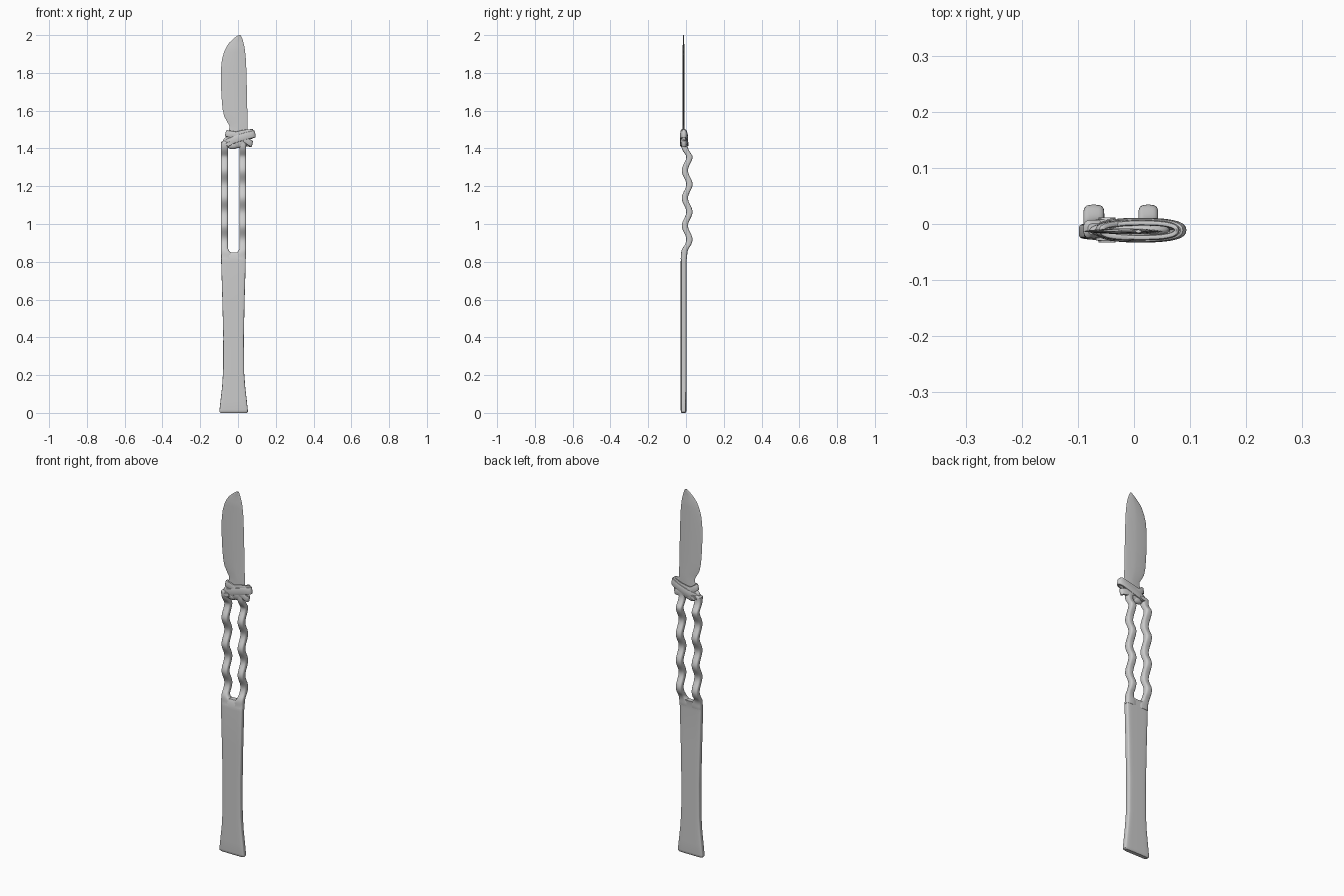
import bpy, bmesh, math

if "Cube" in bpy.data.objects:
    bpy.data.objects.remove(bpy.data.objects["Cube"])


def sgnpow(v, e):
    return math.copysign(abs(v) ** e, v)


def finish(name, bm, angle=40):
    bmesh.ops.recalc_face_normals(bm, faces=bm.faces)
    me = bpy.data.meshes.new(name)
    bm.to_mesh(me)
    bm.free()
    ob = bpy.data.objects.new(name, me)
    bpy.context.collection.objects.link(ob)
    bpy.ops.object.select_all(action='DESELECT')
    ob.select_set(True)
    bpy.context.view_layer.objects.active = ob
    bpy.ops.object.shade_smooth_by_angle(angle=math.radians(angle))
    return ob


def skin(bm, rings, closed=False):
    n = len(rings[0])
    rings = [[bm.verts.new(p) for p in r] for r in rings]
    pairs = list(zip(rings, rings[1:])) + ([(rings[-1], rings[0])] if closed else [])
    for a, b in pairs:
        for i in range(n):
            j = (i + 1) % n
            bm.faces.new((a[i], a[j], b[j], b[i]))
    if not closed:
        bm.faces.new(rings[0])
        bm.faces.new(rings[-1])


def loft(name, sections, power, n=32):
    """Sections are (z, x_left, x_right, y_centre, half_depth)."""
    rings = []
    for z, xl, xr, y, d in sections:
        cx, w = (xl + xr) / 2, (xr - xl) / 2
        rings.append([(cx + w * sgnpow(math.cos(t), 2 / power),
                       y + d * sgnpow(math.sin(t), 2 / power), z)
                      for t in (2 * math.pi * i / n for i in range(n))])
    bm = bmesh.new()
    skin(bm, rings)
    return finish(name, bm)


# Flared flat handle
loft("handle", [
    (0.0, -0.093, 0.047, -0.013, 0.010), (0.005, -0.098, 0.052, -0.013, 0.014),
    (0.015, -0.098, 0.052, -0.013, 0.015), (0.07, -0.092, 0.046, -0.013, 0.015),
    (0.14, -0.084, 0.038, -0.013, 0.015), (0.22, -0.079, 0.032, -0.013, 0.015),
    (0.40, -0.078, 0.031, -0.013, 0.015), (0.60, -0.083, 0.035, -0.013, 0.015),
    (0.80, -0.089, 0.041, -0.013, 0.015), (0.835, -0.089, 0.041, -0.011, 0.015),
    (0.850, -0.088, 0.040, -0.006, 0.013)], 6, 48)

# Two wavy prongs
def prong(name, xl, xr, side, top):
    secs = []
    steps = 80
    for i in range(steps + 1):
        z = 0.815 + (top - 0.815) * i / steps
        y = 0.006 - 0.012 * math.cos(2 * math.pi * (z - 0.845) / 0.146)
        k = min(max((z - 0.815) / 0.07, 0), 1)
        y = -0.012 * (1 - k) + y * k
        m = min(max((z - 1.36) / 0.06, 0), 1)
        y = y * (1 - m) - 0.009 * m
        # fillet into the handle at the foot of the slot
        f = 0.022 * max(0, 1 - max(z - 0.842, 0) / 0.035) ** 2
        secs.append((z, xl - (f if side > 0 else 0), xr + (f if side < 0 else 0), y, 0.0165))
    z, a, b, y, d = secs[-1]
    secs.append((z + 0.008, a + 0.008, b - 0.004, y, d * 0.6))
    loft(name, secs, 3.2, 24)


prong("left_prong", -0.090, -0.053, -1, 1.432)
prong("right_prong", 0.008, 0.043, 1, 1.44)

# Thin blade with a pointed tip
outline = [
    (1.43, -0.062, 0.048), (1.47, -0.058, 0.05), (1.50, -0.047, 0.051),
    (1.52, -0.045, 0.051), (1.54, -0.057, 0.051), (1.57, -0.073, 0.050),
    (1.61, -0.082, 0.049), (1.67, -0.087, 0.048), (1.75, -0.091, 0.046),
    (1.82, -0.090, 0.044), (1.87, -0.085, 0.042), (1.91, -0.074, 0.038),
    (1.94, -0.060, 0.034), (1.96, -0.046, 0.029), (1.98, -0.025, 0.023),
    (1.992, -0.010, 0.018), (2.0, 0.003, 0.013)]
loft("blade", [(z, a, b, -0.013, 0.005 if z < 1.95 else 0.003) for z, a, b in outline], 1.5)

# Knot of flat straps wound around the blade base
def strap(name, cx, a, b, z0, slope, bow, half_w, half_t, cy=-0.011):
    rings = []
    for i in range(48):
        t = 2 * math.pi * i / 48
        c, s = math.cos(t), math.sin(t)
        x, y = cx + a * sgnpow(c, 0.8), cy + b * sgnpow(s, 0.8)
        z = z0 + slope * (x - cx) - bow * s * (1 - c * c)
        nx, ny = c / a, s / b
        l = math.hypot(nx, ny)
        nx, ny = nx / l, ny / l
        ring = []
        for j in range(12):
            u = 2 * math.pi * j / 12
            r = half_t * sgnpow(math.cos(u), 0.6)
            h = half_w * sgnpow(math.sin(u), 0.6)
            ring.append((x + nx * r - slope * h * 0.5, y + ny * r, z + h))
        rings.append(ring)
    bm = bmesh.new()
    skin(bm, rings, True)
    finish(name, bm)


strap("main_strap", 0.012, 0.074, 0.016, 1.453, 0.32, 0.004, 0.019, 0.006)
strap("crossing_strap", 0.005, 0.066, 0.013, 1.452, -0.42, 0.012, 0.017, 0.006)
strap("upper_strap", 0.015, 0.062, 0.013, 1.475, 0.22, 0.006, 0.014, 0.005)


def ball(name, loc, radii):
    bm = bmesh.new()
    bmesh.ops.create_uvsphere(bm, u_segments=24, v_segments=14, radius=1)
    for v in bm.verts:
        v.co = [l + r * c for l, r, c in zip(loc, radii, v.co)]
    finish(name, bm)


ball("knot_core", (-0.008, -0.011, 1.437), (0.072, 0.017, 0.036))
ball("knot_lower_bulge", (-0.028, -0.011, 1.418), (0.032, 0.016, 0.022))

# Tucked strap end at the lower left of the knot
bm = bmesh.new()
bmesh.ops.create_cone(bm, cap_ends=True, segments=20, radius1=0.016, radius2=0.016, depth=0.045)
bmesh.ops.bevel(bm, geom=[e for e in bm.edges if abs(e.verts[0].co.z - e.verts[1].co.z) < 1e-6],
                offset=0.004, segments=3, affect='EDGES')
for v in bm.verts:
    x, y, z = v.co
    v.co = (-0.048 + x * 1.25 - y * 0.2, -0.0105 + z, 1.424 + y * 0.8 + x * 0.3)
finish("strap_end", bm)
